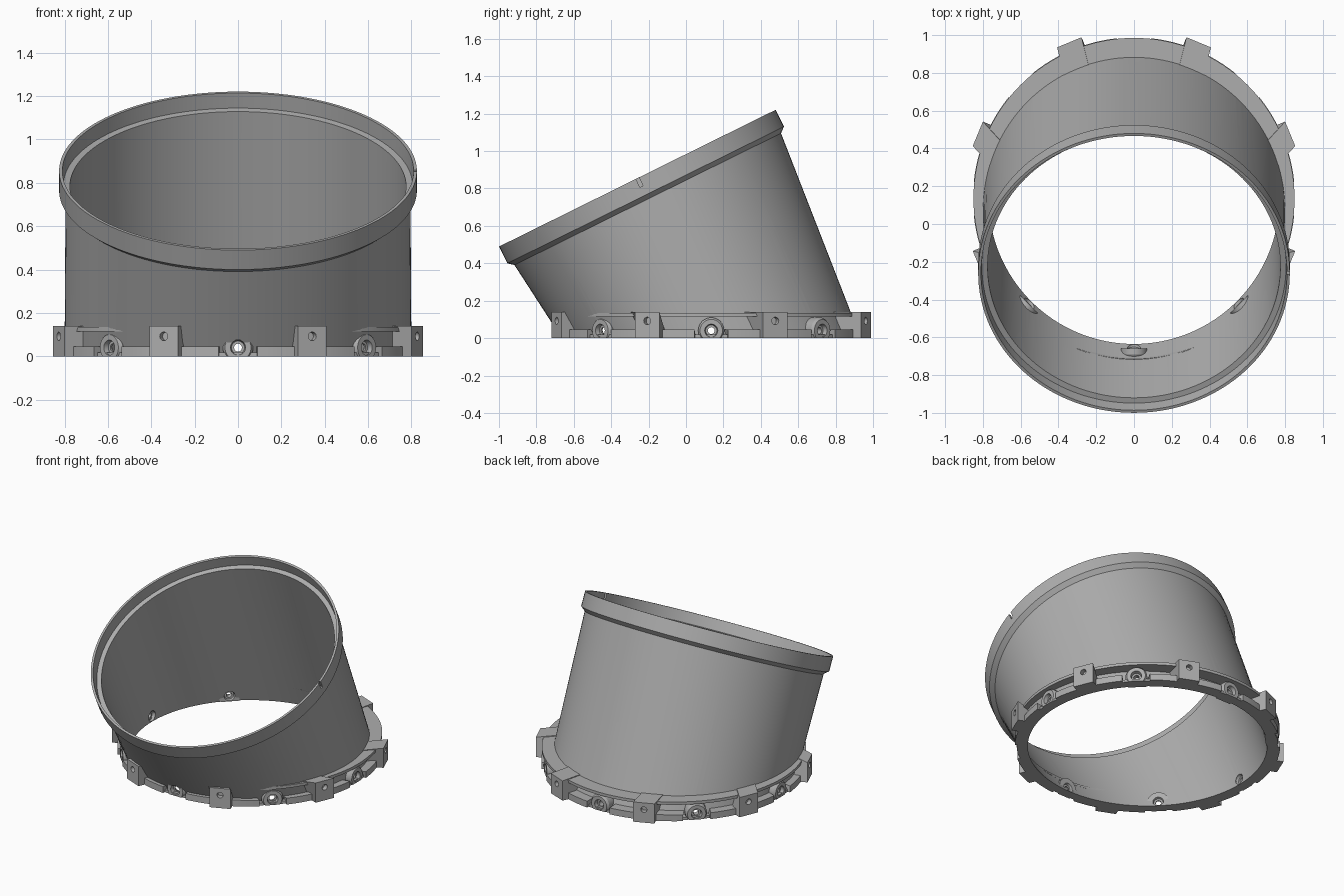
import bpy, bmesh
from math import sin, cos, tau, radians
from mathutils import Matrix, Vector

if "Cube" in bpy.data.objects:
    bpy.data.objects.remove(bpy.data.objects["Cube"])

SEG = 128
BASE = Vector((0, 0.135, 0))          # centre of the mounting ring
RIM = Vector((0, -0.26, 0.855))       # centre of the tilted mouth
TILT = Matrix.Rotation(radians(26.3), 3, 'X')
NORMAL = TILT @ Vector((0, 0, 1))
LEAN = 0.5                            # forward drift of the tube per unit height

grey = bpy.data.materials.new("mid grey")
grey.use_nodes = True
grey.diffuse_color = (0.42, 0.42, 0.42, 1)
grey.node_tree.nodes["Principled BSDF"].inputs["Base Color"].default_value = (0.42, 0.42, 0.42, 1)


def make_object(name, bm):
    bmesh.ops.recalc_face_normals(bm, faces=bm.faces)
    mesh = bpy.data.meshes.new(name)
    bm.to_mesh(mesh)
    bm.free()
    mesh.materials.append(grey)
    ob = bpy.data.objects.new(name, mesh)
    bpy.context.collection.objects.link(ob)
    return ob


def skin(bm, loops, wrap_around=True):
    """Skin closed cross-sections, one per step, into a solid."""
    rows = [[bm.verts.new(p) for p in loop] for loop in loops]
    n = len(rows[0])
    for i in range(len(rows) - (0 if wrap_around else 1)):
        a, b = rows[i], rows[(i + 1) % len(rows)]
        for j in range(n):
            k = (j + 1) % n
            bm.faces.new((a[j], a[k], b[k], b[j]))
    if not wrap_around:
        bm.faces.new(rows[0])
        bm.faces.new(rows[-1])


def outward(a):
    return Vector((cos(a), sin(a), 0))


def radial_matrix(a, r, z):
    """Local z points outward at angle a."""
    m = outward(a).to_track_quat('Z', 'Y').to_matrix().to_4x4()
    return Matrix.Translation(BASE + outward(a) * r + Vector((0, 0, z))) @ m


def add_cylinder(bm, a, r, z, radius, depth):
    bmesh.ops.create_cone(bm, cap_ends=True, segments=24, radius1=radius,
                          radius2=radius, depth=depth, matrix=radial_matrix(a, r, z))


def tube_point(a, z, r=0.785):
    """Point inside the leaning tube wall."""
    return BASE + outward(a) * r + Vector((0, -LEAN * z, z))


def add_band(bm, start, end, z0, z1, r):
    """Arc or full ring reaching from the tube wall out to radius r."""
    full = end - start >= 360
    n = SEG if full else 12
    loops = []
    for i in range(n if full else n + 1):
        a = radians(start + (end - start) * i / n)
        rim = BASE + outward(a) * r
        loops.append([tube_point(a, z0), rim + Vector((0, 0, z0)),
                      rim + Vector((0, 0, z1)), tube_point(a, z1)])
    skin(bm, loops, full)


def cut(ob, cutter):
    """Subtract the cutter and bake the result."""
    mod = ob.modifiers.new("cut", 'BOOLEAN')
    mod.operation, mod.solver, mod.object = 'DIFFERENCE', 'EXACT', cutter
    graph = bpy.context.evaluated_depsgraph_get()
    baked = bpy.data.meshes.new_from_object(ob.evaluated_get(graph))
    ob.modifiers.clear()
    ob.data = baked
    bpy.data.objects.remove(cutter)


screw_angles = [tau * k / 8 for k in range(8)]
block_angles = [a + tau / 16 for a in screw_angles]

# Leaning tube with stepped collar: (depth below mouth, radius)
collar = [(0.125, 0.795), (0.1, 0.825), (0, 0.825), (0, 0.81), (0.075, 0.805), (0.078, 0.775)]
bm = bmesh.new()
sections = []
for i in range(SEG):
    d = outward(tau * i / SEG)
    section = [BASE + d * 0.77, BASE + d * 0.8]
    section += [RIM - NORMAL * depth + TILT @ (d * r) for depth, r in collar]
    sections.append(section)
skin(bm, sections)
tube = make_object("leaning_tube", bm)

# Screw holes in the tube and the slit in the collar
bm = bmesh.new()
for a in screw_angles:
    add_cylinder(bm, a, 0.79, 0.04, 0.036, 0.2)
place = Matrix.Translation(RIM + Vector((0.83, 0, 0))) @ TILT.to_4x4()
bmesh.ops.create_cube(bm, size=1, matrix=place @ Matrix.Diagonal((0.1, 0.018, 0.1, 1)))
cut(tube, make_object("tube_cutter", bm))

# Top flange, bottom lip and the rail segments between screws
bm = bmesh.new()
add_band(bm, 0, 360, 0.115, 0.135, 0.85)
top_flange = make_object("top_flange", bm)
bm = bmesh.new()
add_band(bm, 0, 360, 0, 0.018, 0.835)
bottom_lip = make_object("bottom_lip", bm)
bm = bmesh.new()
for k in range(8):
    add_band(bm, 45 * k + 6, 45 * k + 39, 0, 0.045, 0.853)
rails = make_object("rail_segments", bm)

# Square lugs with a blind hole
bm = bmesh.new()
holes = bmesh.new()
for a in block_angles:
    side = Vector((-sin(a), cos(a), 0)) * 0.07
    loops = []
    for s in (-1, 1):
        face = BASE + outward(a) * 0.895 + side * s
        loops.append([tube_point(a, 0) + side * s, face,
                      face + Vector((0, 0, 0.14)), tube_point(a, 0.14) + side * s])
    skin(bm, loops, False)
    add_cylinder(holes, a, 0.9, 0.092, 0.02, 0.08)
lugs = make_object("lugs", bm)
cut(lugs, make_object("lug_cutter", holes))

# Round screw bosses, bored through and trimmed flat at the bottom
bm = bmesh.new()
for a in screw_angles:
    inner, outer = 0.775 - 0.02 * sin(a), 0.84
    profile = [(0.035, outer), (0.03, outer - 0.025), (0.018, outer - 0.025),
               (0.018, inner + 0.015), (0.03, inner + 0.015), (0.035, inner),
               (0.07, inner), (0.07, outer - 0.015), (0.06, outer)]
    loops = []
    for i in range(32):
        t = tau * i / 32
        loops.append([radial_matrix(a, d, 0.04) @ Vector((r * cos(t), r * sin(t), 0))
                      for r, d in profile])
    skin(bm, loops)
bmesh.ops.bisect_plane(bm, geom=bm.verts[:] + bm.edges[:] + bm.faces[:],
                       plane_co=(0, 0, 0), plane_no=(0, 0, 1), clear_inner=True)
bmesh.ops.holes_fill(bm, edges=[e for e in bm.edges if e.is_boundary])
bosses = make_object("screw_bosses", bm)

# Smooth curved walls, crisp edges
bpy.ops.object.select_all(action='DESELECT')
for ob in (tube, top_flange, bottom_lip, rails, lugs, bosses):
    ob.select_set(True)
    bpy.context.view_layer.objects.active = ob
bpy.ops.object.shade_smooth_by_angle(angle=radians(25))
